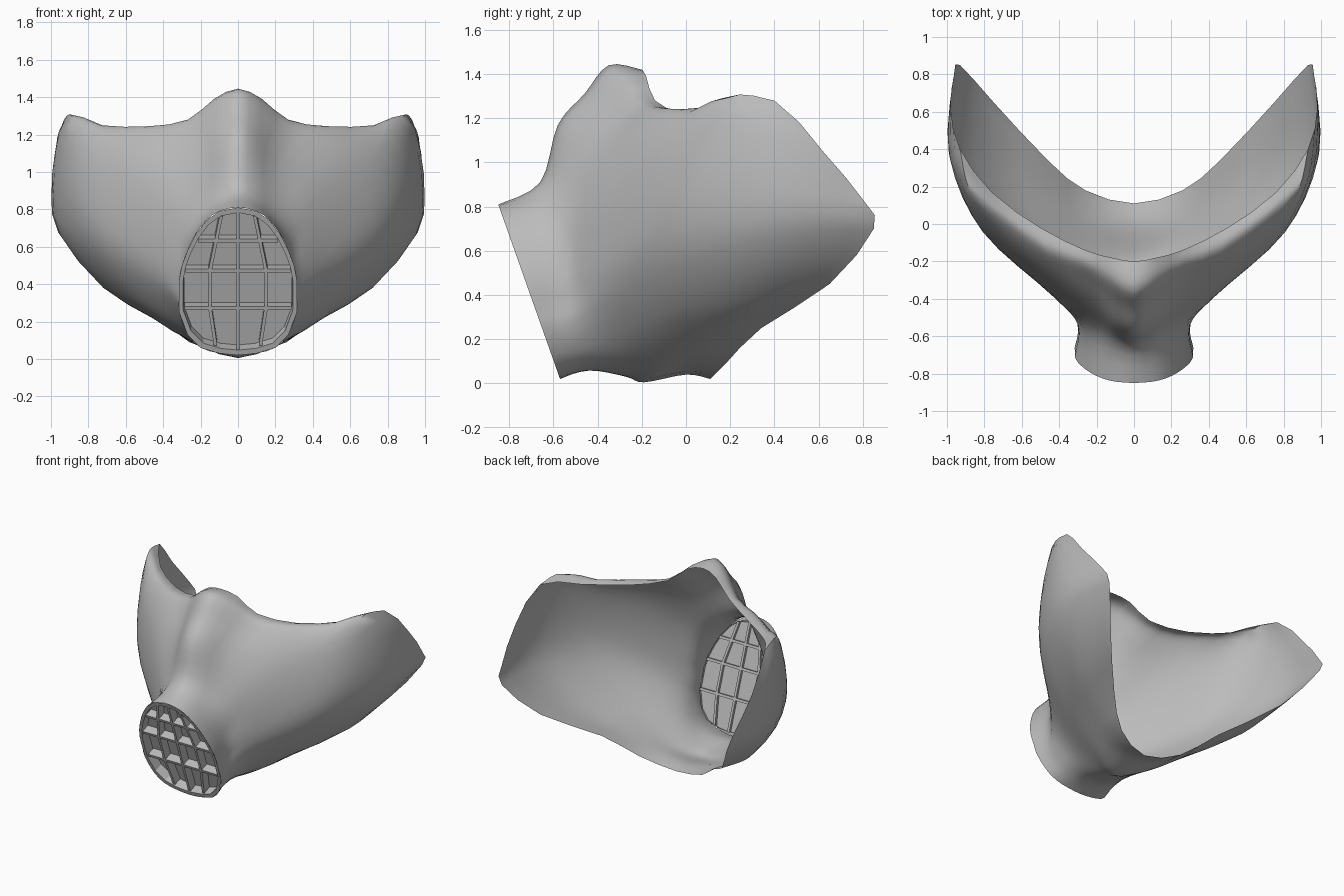
import bpy
import bmesh
from math import radians
from mathutils import Vector

old_cube = bpy.data.objects.get("Cube")
if old_cube:
    bpy.data.objects.remove(old_cube, do_unlink=True)

# Single plain colour
grey = bpy.data.materials.new("matte grey")
grey.use_nodes = True
colour = (0.5, 0.5, 0.5, 1)
grey.diffuse_color = colour
grey.node_tree.nodes["Principled BSDF"].inputs["Base Color"].default_value = colour

# Loops of the right half, top centre to bottom centre, in hundredths
MUZZLE_OUTLINE = [(0, 81), (10, 79), (17, 74), (23, 66), (27, 58), (30, 50), (31.5, 42),
                  (31.5, 33), (31.5, 25), (27, 13), (20, 6), (10, 3), (0, 2)]
NECK = [(0, -66, 91), (10, -63, 87), (17, -60, 80), (23, -58, 72), (27, -56, 63),
        (29, -54, 54), (30, -54, 45), (30, -53, 36), (30, -53, 27), (25, -49, 15),
        (18, -46, 9), (9, -44, 6), (0, -44, 6)]
NOSE_BASE = [(0, -58, 117), (10, -53, 113), (18, -46, 106), (28, -42, 98), (36, -41, 88),
             (41, -40, 74), (43, -39, 60), (43, -38, 48), (39, -37, 36), (31, -33, 22),
             (22, -30, 12), (10, -28, 5), (0, -27, 3)]
CHEEK = [(0, -46, 131), (12, -40, 127), (24, -31, 119), (42, -24, 115), (62, -14, 111),
         (74, -8, 101), (80, -5, 86), (80, -4, 70), (73, -4, 53), (58, -5, 34),
         (40, -9, 20), (20, -12, 7), (0, -19, 0.5)]
CREST = [(0, -35, 144), (13, -29, 138), (27, -21, 127), (47, -13, 124), (71, 4, 124),
         (88, 18, 129), (96, 29, 111), (99, 38, 87), (95, 38, 66), (72, 29, 38),
         (46, 14, 22), (24, 2, 9), (0, 0, 4)]
RIM = [(0, -20, 142), (12, -18, 139), (26, -14, 128), (50, -2, 123), (76, 17, 124),
       (93, 40, 128), (98, 62, 105), (96, 81, 82), (93, 85, 70), (75, 65, 45),
       (46, 34, 25), (26, 18, 9), (0, 11, 2)]


def on_muzzle(x, z, depth=0):
    """Point on the tilted muzzle plane, moved inward by depth."""
    return Vector((x, -0.563 - 0.354 * z + 0.943 * depth, z + 0.334 * depth))


def full_loop(half):
    """Mirror a half loop into a closed loop."""
    mirrored = [Vector((-p.x, p.y, p.z)) for p in half[-2:0:-1]]
    return half + mirrored


def spline(points, closed, steps):
    """Smooth curve passing through all the points."""
    n = len(points)

    def get(i):
        return points[i % n] if closed else points[max(0, min(n - 1, i))]
    result = []
    for i in range(n if closed else n - 1):
        a, b, c, d = (get(i + k) for k in (-1, 0, 1, 2))
        for s in range(steps):
            t = s / steps
            result.append(b + (c - a) * (t / 2)
                          + (a * 2 - b * 5 + c * 4 - d) * (t * t / 2)
                          + (b * 3 - a - c * 3 + d) * (t ** 3 / 2))
    return result if closed else result + [points[-1]]


def make_object(name, bm):
    bmesh.ops.recalc_face_normals(bm, faces=bm.faces)
    mesh = bpy.data.meshes.new(name)
    bm.to_mesh(mesh)
    bm.free()
    mesh.materials.append(grey)
    obj = bpy.data.objects.new(name, mesh)
    bpy.context.collection.objects.link(obj)
    return obj


def loft(name, loops):
    """Skin a series of closed loops."""
    bm = bmesh.new()
    rows = [[bm.verts.new(p) for p in loop] for loop in loops]
    for inner, outer in zip(rows, rows[1:]):
        for i in range(len(inner)):
            j = (i + 1) % len(inner)
            bm.faces.new((inner[i], inner[j], outer[j], outer[i]))
    return make_object(name, bm)


def smooth(obj, angle):
    bpy.ops.object.select_all(action="DESELECT")
    obj.select_set(True)
    bpy.context.view_layer.objects.active = obj
    bpy.ops.object.shade_smooth_by_angle(angle=radians(angle))


# Mask shell: muzzle flaring out into nose, cheeks and chin
opening = [on_muzzle(x / 100, z / 100) for x, z in MUZZLE_OUTLINE]
halves = [opening] + [[Vector(p) / 100 for p in ring]
                      for ring in (NECK, NOSE_BASE, CHEEK, CREST, RIM)]
rings = [spline(full_loop(half), True, 2) for half in halves]
columns = [spline(list(column), False, 4) for column in zip(*rings)]
shell = loft("mask_shell", list(zip(*columns)))
smooth(shell, 60)


# Muzzle frame: flat lip with a wall running inward
def frame_loop(scale, depth):
    return full_loop([on_muzzle(x / 100 * scale, 0.41 + (z / 100 - 0.41) * scale, depth)
                      for x, z in MUZZLE_OUTLINE])


loft("muzzle_frame", [frame_loop(1, 0), frame_loop(0.93, 0), frame_loop(0.92, 0.09)])

# Backing plate behind the grille
plate = bmesh.new()
plate.faces.new([plate.verts.new(p) for p in frame_loop(0.92, 0.07)])
make_object("grille_backing", plate)


# Grille slats
def add_slat(bm, start, end, width=0.018):
    direction = (Vector(end) - Vector(start)).normalized()
    side = Vector((-direction.y, direction.x)) * width / 2
    corners = [Vector(start) + side, Vector(end) + side,
               Vector(end) - side, Vector(start) - side]
    front, back = [[bm.verts.new(on_muzzle(c.x, c.y, depth)) for c in corners]
                   for depth in (0.005, 0.09)]
    bm.faces.new(front)
    bm.faces.new(back[::-1])
    for i in range(4):
        j = (i + 1) % 4
        bm.faces.new((front[i], back[i], back[j], front[j]))


bars = bmesh.new()
for height, half_width in ((0.63, 0.215), (0.47, 0.28), (0.27, 0.285)):
    add_slat(bars, (-half_width, height), (half_width, height))
make_object("grille_cross_slats", bars)

bars = bmesh.new()
add_slat(bars, (0, 0.05), (0, 0.78))
bend = [(0.09, 0.76), (0.15, 0.47), (0.15, 0.27), (0.12, 0.07)]
for sign in (-1, 1):
    for (x1, z1), (x2, z2) in zip(bend, bend[1:]):
        add_slat(bars, (sign * x1, z1), (sign * x2, z2))
make_object("grille_upright_slats", bars)
